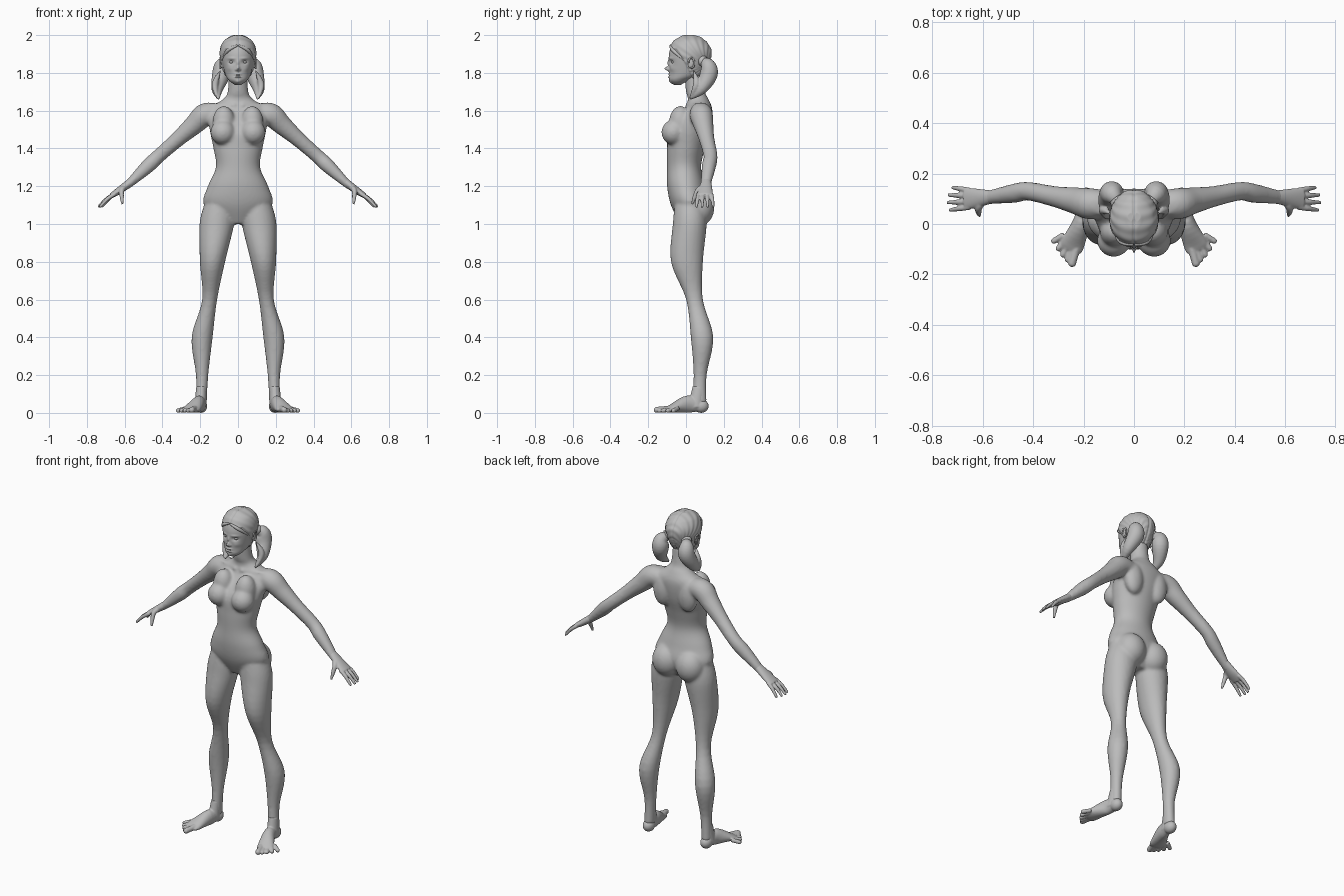
import bpy, bmesh, math
from mathutils import Vector, Matrix

cube = bpy.data.objects.get("Cube")
if cube:
    bpy.data.objects.remove(cube, do_unlink=True)

GREY = (0.5, 0.5, 0.5, 1)
clay = bpy.data.materials.new("clay_grey")
clay.use_nodes = True
clay.diffuse_color = GREY
clay.node_tree.nodes["Principled BSDF"].inputs["Base Color"].default_value = GREY


def ring(z, wide, front, back, x=0):
    """Level section given by its half width and its front and back edges."""
    return Vector((x, (front + back) / 2, z, wide, (back - front) / 2))


def spot(point, radius, squash=1):
    """Section across a path, flattened by squash."""
    return Vector((*point, radius, radius * squash))


def spline(keys, steps):
    """Smooth samples through the key sections."""
    last = len(keys) - 1
    out = []
    for i in range(last):
        before, start = keys[max(i - 1, 0)], keys[i]
        end, after = keys[i + 1], keys[min(i + 2, last)]
        for s in range(steps):
            t = s / steps
            ease = t * t * (3 - 2 * t)
            leave = (end - before) * (t * (1 - t) * (1 - t) / 2)
            arrive = (after - start) * (t * t * (1 - t) / 2)
            out.append(start.lerp(end, ease) + leave - arrive)
    return out + [keys[last]]


def loft(bm, keys, side=1, level=False, steps=5, n=24):
    """Closed tube through the sections; level keeps them horizontal."""
    rows = spline(keys, steps)
    centres = [Vector(row[:3]) for row in rows]
    rings = []
    for i, row in enumerate(rows):
        u, v = Vector((1, 0, 0)), Vector((0, 1, 0))
        if not level:
            ahead = centres[min(i + 1, len(rows) - 1)]
            along = (ahead - centres[max(i - 1, 0)]).normalized()
            hint = v if abs(along.y) < 0.8 else u
            u = (hint - along * hint.dot(along)).normalized()
            v = along.cross(u)
        loop = []
        for k in range(n):
            a = math.tau * k / n
            p = centres[i] + u * math.cos(a) * row[3] + v * math.sin(a) * row[4]
            loop.append(bm.verts.new((p.x * side, p.y, p.z)))
        rings.append(loop)
    for low, high in zip(rings, rings[1:]):
        for k in range(n):
            j = (k + 1) % n
            bm.faces.new((low[k], low[j], high[j], high[k]))
    bm.faces.new(rings[0])
    bm.faces.new(rings[-1])


def blob(bm, at, size, side=1):
    place = Matrix.Translation((at[0] * side, at[1], at[2]))
    bmesh.ops.create_uvsphere(bm, u_segments=28, v_segments=18, radius=1,
                              matrix=place @ Matrix.Diagonal((*size, 1)))


def finish(bm, name, voxel=0, smooth=0):
    """Make the object; a voxel size fuses its pieces into one skin."""
    bmesh.ops.recalc_face_normals(bm, faces=bm.faces)
    for face in bm.faces:
        face.smooth = True
    mesh = bpy.data.meshes.new(name)
    bm.to_mesh(mesh)
    bm.free()
    mesh.materials.append(clay)
    ob = bpy.data.objects.new(name, mesh)
    bpy.context.collection.objects.link(ob)
    if voxel:
        fuse = ob.modifiers.new("Fuse", "REMESH")
        fuse.mode, fuse.voxel_size, fuse.use_smooth_shade = "VOXEL", voxel, True
        soften = ob.modifiers.new("Soften", "SMOOTH")
        soften.factor, soften.iterations = 0.5, smooth


# Landmarks on the left side
shoulder = Vector((.17, .08, 1.58))
elbow = Vector((.42, .13, 1.36))
wrist = Vector((.58, .105, 1.21))
knuckles = Vector((.67, .1, 1.15))
heel = Vector((.196, .08, .036))
eye_z, nose_z, mouth_z = 1.857, 1.822, 1.785

# Body: torso, neck, arms and legs
bm = bmesh.new()
loft(bm, [ring(z=1, wide=.06, front=-.03, back=.07),
          ring(z=1.1, wide=.18, front=-.08, back=.12),
          ring(z=1.2, wide=.16, front=-.1, back=.1),
          ring(z=1.3, wide=.117, front=-.1, back=.08),
          ring(z=1.4, wide=.13, front=-.1, back=.1),
          ring(z=1.5, wide=.15, front=-.09, back=.13),
          ring(z=1.6, wide=.16, front=-.01, back=.14),
          ring(z=1.66, wide=.08, front=.01, back=.12),
          ring(z=1.7, wide=.055, front=0, back=.1),
          ring(z=1.8, wide=.05, front=-.01, back=.09)], level=True, n=40)
for side in (1, -1):
    # Buttock, breast, upper chest and shoulder blade
    blob(bm, at=(.08, .07, 1.085), size=(.085, .08, .095), side=side)
    blob(bm, at=(.08, -.066, 1.485), size=(.066, .064, .066), side=side)
    blob(bm, at=(.075, -.03, 1.535), size=(.06, .06, .09), side=side)
    blob(bm, at=(.085, .1, 1.53), size=(.06, .045, .1), side=side)
    # Collar bone
    loft(bm, [spot((.015, 0, 1.63), .008), spot((.17, .06, 1.63), .01)], side)
    # Arm
    loft(bm, [spot(shoulder - Vector((.08, 0, 0)), .05), spot(shoulder, .062),
              spot(shoulder.lerp(elbow, .25), .053),
              spot(shoulder.lerp(elbow, .6), .041), spot(elbow, .037),
              spot(elbow.lerp(wrist, .35), .038), spot(wrist, .027, squash=.8),
              spot(wrist.lerp(knuckles, .2), .026, squash=.7)], side)
    # Leg
    loft(bm, [ring(z=1.1, x=.1, wide=.08, front=-.06, back=.1),
              ring(z=1, x=.112, wide=.092, front=-.07, back=.11),
              ring(z=.8, x=.135, wide=.067, front=-.08, back=.09),
              ring(z=.6, x=.15, wide=.04, front=0, back=.09),
              ring(z=.4, x=.19, wide=.056, front=.025, back=.145),
              ring(z=.2, x=.19, wide=.033, front=.04, back=.11),
              ring(z=.05, x=.195, wide=.03, front=.03, back=.11)], side, level=True)
finish(bm, "body", voxel=.008, smooth=9)

# Hands: palm, four fingers and thumb each
bm = bmesh.new()
for side in (1, -1):
    loft(bm, [spot(wrist.lerp(elbow, .1), .026, squash=.85),
              spot(wrist.lerp(knuckles, .5), .038, squash=.5),
              spot(knuckles, .043, squash=.32)], side)
    for i in range(4):
        spread = i - 1.5
        base = knuckles + Vector((-.02, .022 * spread, .01))
        tip = knuckles + Vector((.07 - .006 * (spread + .3) ** 2, .03 * spread, -.06))
        bend = base.lerp(tip, .5) + Vector((0, 0, .008))
        loft(bm, [spot(base, .011), spot(bend, .0105), spot(tip, .007)], side, n=14)
    thumb = wrist + Vector((.035, -.06, -.07))
    loft(bm, [spot(wrist.lerp(knuckles, .1), .016),
              spot(thumb + Vector((0, .02, .04)), .014), spot(thumb, .011),
              spot(thumb - Vector((.003, .012, .035)), .006)], side, n=14)
finish(bm, "hands", voxel=.004, smooth=4)

# Feet: heel, ankle, instep and five toes each
bm = bmesh.new()
for side in (1, -1):
    blob(bm, at=heel, size=(.033, .04, .036), side=side)
    loft(bm, [ring(z=.14, x=.194, wide=.027, front=.035, back=.105),
              ring(z=.03, x=.2, wide=.032, front=.01, back=.09)], side, level=True)
    loft(bm, [spot(heel, .028), spot((.207, .01, .046), .034, squash=1.35),
              spot((.243, -.08, .022), .047, squash=.45),
              spot((.253, -.105, .018), .04, squash=.3)], side)
    for i in range(5):
        radius = .012 if i else .016
        root = Vector((.222 + .014 * i, -.075 + .008 * i, .024))
        tip = Vector((.245 + .018 * i, -.155 + .012 * i + .0025 * i * i, radius))
        loft(bm, [spot(root, radius), spot(tip, radius)], side, n=14)
        blob(bm, at=tip, size=(radius, radius, radius), side=side)
for v in bm.verts:
    v.co.z = max(v.co.z, 0)
finish(bm, "feet", voxel=.004, smooth=4)

# Head: skull and jaw
bm = bmesh.new()
loft(bm, [ring(z=1.735, wide=.015, front=-.06, back=-.03),
          ring(z=1.76, wide=.048, front=-.087, back=.02),
          ring(z=1.8, wide=.07, front=-.088, back=.09),
          ring(z=1.9, wide=.09, front=-.09, back=.13),
          ring(z=1.96, wide=.073, front=-.065, back=.105),
          ring(z=1.99, wide=.03, front=-.02, back=.06),
          ring(z=1.995, wide=.001, front=.019, back=.021)],
     level=True, steps=20, n=144)


def press(x, z, wide, tall, out):
    """Push the face out or in around one spot and its mirror."""
    for v in bm.verts:
        if v.co.y < 0:
            across = (abs(v.co.x) - x) / wide
            up = (v.co.z - z) / tall
            v.co.y -= out * math.exp(-across * across - up * up)


press(x=.035, z=eye_z, wide=.015, tall=.01, out=-.012)         # eye socket
press(x=.035, z=eye_z + .02, wide=.02, tall=.005, out=.005)    # brow
press(x=.045, z=nose_z, wide=.016, tall=.014, out=.004)        # cheek
press(x=0, z=eye_z - .005, wide=.007, tall=.016, out=.007)     # nose bridge
press(x=0, z=nose_z, wide=.008, tall=.011, out=.026)           # nose tip
press(x=.011, z=nose_z - .005, wide=.005, tall=.005, out=.008) # nostril
press(x=.005, z=mouth_z + .007, wide=.013, tall=.004, out=.007)
press(x=.005, z=mouth_z - .007, wide=.012, tall=.004, out=.007)
press(x=0, z=1.75, wide=.014, tall=.01, out=.006)              # chin

# Swept hair raised above the hairline, with a parting and strands
for v in bm.verts:
    p = v.co
    hairline = 1.93 - 1.75 * max(0, p.y + .05) + .01 * math.cos(p.x * 60)
    cover = min(max((p.z - hairline) / .006, 0), 1)
    strand = .0012 * math.sin(math.atan2(p.z - 1.84, p.y - .1) * 26)
    part = .004 * math.exp(-(p.x / .006) ** 2)
    outward = Vector((p.x, p.y - .02, (p.z - 1.87) * .8)).normalized()
    v.co = p + outward * cover * (.007 + strand - part)
    v.co.z = min(v.co.z, 2)
finish(bm, "head")

# Eyes
bm = bmesh.new()
for side in (1, -1):
    blob(bm, at=(.034, -.062, eye_z), size=(.0135, .016, .0085), side=side)
finish(bm, "eyes")

# Ears: inner dish and curled rim
bm = bmesh.new()
for side in (1, -1):
    blob(bm, at=(.087, .026, 1.85), size=(.008, .016, .026), side=side)
    curl = [math.radians(a) for a in range(-100, 190, 40)]
    loft(bm, [spot((.094, .028 + .016 * math.cos(a), 1.852 + .027 * math.sin(a)), .005)
              for a in curl], side, n=12)
finish(bm, "ears")

# Locks swept from the forehead to the temples
bm = bmesh.new()
for side in (1, -1):
    loft(bm, [spot((.004, -.083, 1.945), .005), spot((.055, -.067, 1.918), .01),
              spot((.088, 0, 1.86), .003)], side, n=14)
finish(bm, "forehead_locks")

# Pigtails: round bunch, loose tail and tie
bm = bmesh.new()
for side in (1, -1):
    loft(bm, [spot((.062, .085, 1.86), .018), spot((.084, .115, 1.84), .04),
              spot((.09, .12, 1.79), .047), spot((.11, .08, 1.715), .031),
              spot((.103, .02, 1.662), .006)], side, n=28)
    loft(bm, [spot((.092, .04, 1.815), .003), spot((.122, .055, 1.74), .018),
              spot((.112, .02, 1.67), .003)], side, n=16)
finish(bm, "pigtails", voxel=.005, smooth=4)
bm = bmesh.new()
for side in (1, -1):
    loft(bm, [spot((.058, .08, 1.862), .026), spot((.066, .09, 1.862), .03),
              spot((.074, .1, 1.86), .026)], side)
finish(bm, "hair_ties")
